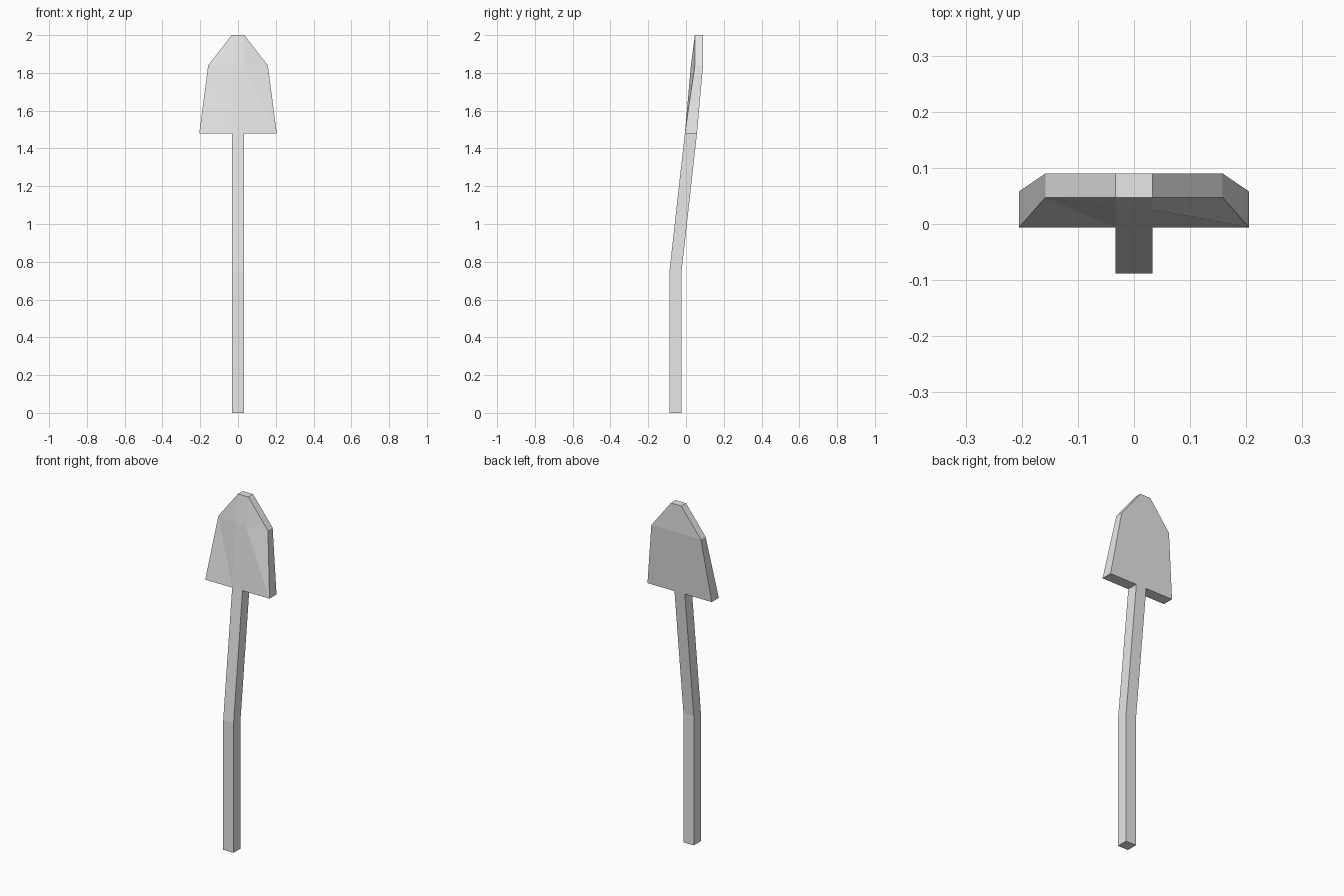
import bpy, bmesh

cube = bpy.data.objects.get("Cube")
if cube:
    bpy.data.objects.remove(cube, do_unlink=True)

grey = bpy.data.materials.new("plain_grey")
grey.use_nodes = True
colour = (0.8, 0.8, 0.8, 1)
grey.diffuse_color = colour
grey.node_tree.nodes["Principled BSDF"].inputs["Base Color"].default_value = colour

HALF = 0.033  # half width of the shaft
# Shaft side profile: height, front y, back y
BASE, BEND, NECK, SHOULDER, TIP = sections = [
    (0, -0.088, -0.024),
    (0.745, -0.088, -0.024),
    (1.48, -0.006, 0.058),
    (1.84, 0.026, 0.09),
    (2.0, 0.047, 0.09),
]


def make_object(name, bm):
    bmesh.ops.recalc_face_normals(bm, faces=bm.faces[:])
    mesh = bpy.data.meshes.new(name)
    bm.to_mesh(mesh)
    bm.free()
    mesh.materials.append(grey)
    obj = bpy.data.objects.new(name, mesh)
    bpy.context.collection.objects.link(obj)


# Shaft: square bar, bent in the middle, running up the spine of the blade
bm = bmesh.new()
rings = [[bm.verts.new(p) for p in ((-HALF, f, z), (HALF, f, z), (HALF, b, z), (-HALF, b, z))]
         for z, f, b in sections]
for low, high in zip(rings, rings[1:]):
    for i in range(4):
        j = (i + 1) % 4
        bm.faces.new((low[i], low[j], high[j], high[i]))
bm.faces.new(rings[0])
bm.faces.new(rings[-1])
make_object("shaft", bm)


# Blade halves: wings with a front face raised slightly toward the spine
def make_wing(name, side):
    bm = bmesh.new()

    def pair(x, z, front, back):
        return [bm.verts.new((side * x, y, z)) for y in (front, back)]

    neck_f, neck_b = pair(HALF, *NECK)
    mid_f, mid_b = pair(HALF, *SHOULDER)
    tip_f, tip_b = pair(HALF, *TIP)
    corner_f, corner_b = pair(0.205, *NECK)
    edge_f, edge_b = pair(0.158, SHOULDER[0], 0.047, 0.09)

    faces = [
        (neck_f, corner_f, corner_b, neck_b),    # underside
        (corner_f, edge_f, edge_b, corner_b),    # outer edge
        (edge_f, tip_f, tip_b, edge_b),          # sloping top edge
        (neck_b, corner_b, edge_b, mid_b),       # lower back
        (mid_b, edge_b, tip_b),                  # upper back
        (mid_f, edge_f, tip_f),                  # upper front
    ]
    if side > 0:
        faces += [(neck_f, corner_f, mid_f), (corner_f, edge_f, mid_f)]
    else:
        faces += [(neck_f, corner_f, edge_f), (neck_f, edge_f, mid_f)]
    # inner side against the spine
    faces += [(neck_f, neck_b, mid_b, mid_f), (mid_f, mid_b, tip_b, tip_f)]
    for face in faces:
        bm.faces.new(face)
    make_object(name, bm)


make_wing("blade_left", 1)
make_wing("blade_right", -1)
